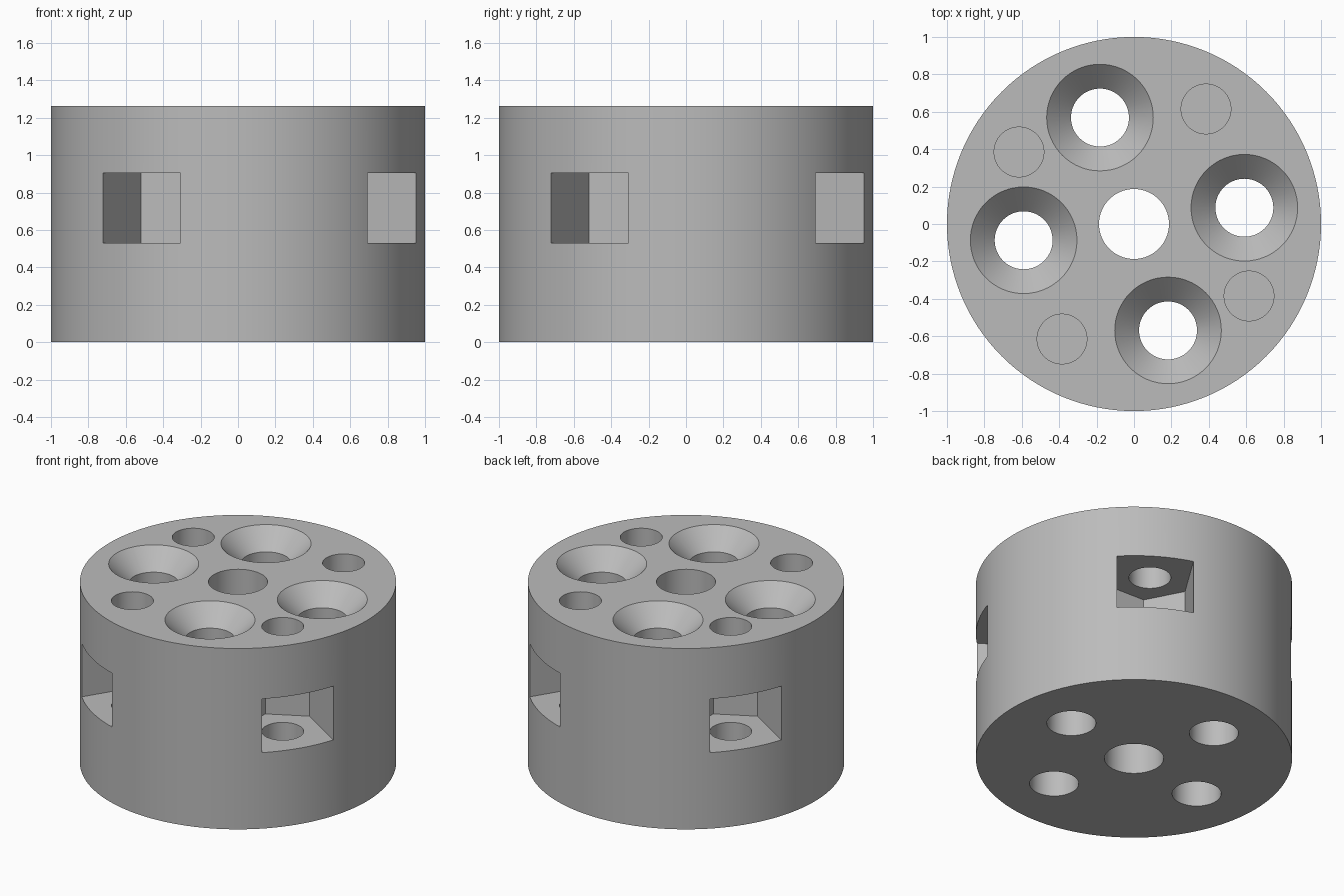
import bpy
import math
from mathutils import Matrix, Vector

HEIGHT = 1.262
SLOT_LOW, SLOT_HIGH = 0.53, 0.905

cube = bpy.data.objects.get("Cube")
if cube:
    bpy.data.objects.remove(cube, do_unlink=True)

grey = bpy.data.materials.new("plain_grey")
grey.use_nodes = True
colour = (0.5, 0.5, 0.5, 1.0)
grey.diffuse_color = colour
grey.node_tree.nodes["Principled BSDF"].inputs["Base Color"].default_value = colour


def make_object(name, verts, faces):
    mesh = bpy.data.meshes.new(name)
    mesh.from_pydata(verts, [], faces)
    mesh.materials.append(grey)
    obj = bpy.data.objects.new(name, mesh)
    bpy.context.collection.objects.link(obj)
    return obj


def turned(name, profile, x=0, y=0, sides=64):
    """Closed solid turned about a vertical axis from (radius, z) points, low to high."""
    verts, faces = [], []
    for radius, z in profile:
        for i in range(sides):
            a = math.tau * i / sides
            verts.append((x + radius * math.cos(a), y + radius * math.sin(a), z))
    for ring in range(len(profile) - 1):
        for i in range(sides):
            j = (i + 1) % sides
            low, high = ring * sides, (ring + 1) * sides
            faces.append((low + i, low + j, high + j, high + i))
    faces.append(tuple(reversed(range(sides))))
    top = (len(profile) - 1) * sides
    faces.append(tuple(range(top, top + sides)))
    return make_object(name, verts, faces)


def nut_slot(name, centre, angle, flat=0.2445, reach=0.6):
    """Hexagonal nut pocket, pointed inwards and open through the outer wall."""
    corner = flat / math.sqrt(3)
    outline = [(reach, -flat), (reach, flat), (-corner, flat),
               (-2 * corner, 0), (-corner, -flat)]
    turn = Matrix.Rotation(angle, 3, 'Z')
    n = len(outline)
    verts = [turn @ Vector((u, v, 0)) + centre + Vector((0, 0, z))
             for z in (SLOT_LOW, SLOT_HIGH) for u, v in outline]
    faces = [(i, (i + 1) % n, n + (i + 1) % n, n + i) for i in range(n)]
    faces += [tuple(reversed(range(n))), tuple(range(n, 2 * n))]
    return make_object(name, verts, faces)


# Round body
body = turned("hub_body", [(1, 0), (1, HEIGHT)], sides=128)

# Central bore
cutters = [turned("centre_bore_cutter", [(0.187, -0.1), (0.187, HEIGHT + 0.1)])]

# Countersunk through holes
countersunk = [(0.155, -0.1), (0.155, HEIGHT - 0.13), (0.285, HEIGHT), (0.285, HEIGHT + 0.1)]
for x, y in ((0.59, 0.087), (-0.182, 0.569)):
    for s in (1, -1):
        cutters.append(turned("countersunk_hole_cutter", countersunk, s * x, s * y))

# Blind screw holes, each crossing a nut slot
for k in range(4):
    angle = math.atan2(0.615, 0.385) + k * math.pi / 2
    centre = Vector((math.cos(angle), math.sin(angle), 0)) * 0.7256
    cutters.append(turned("screw_hole_cutter", [(0.133, 0.25), (0.133, HEIGHT + 0.1)],
                          centre.x, centre.y))
    cutters.append(nut_slot("nut_slot_cutter", centre, angle))

# Cut everything out of the body
bpy.ops.object.select_all(action='DESELECT')
bpy.context.view_layer.objects.active = body
body.select_set(True)
for cutter in cutters:
    mod = body.modifiers.new("cut", 'BOOLEAN')
    mod.operation = 'DIFFERENCE'
    mod.solver = 'EXACT'
    mod.object = cutter
    bpy.ops.object.modifier_apply(modifier=mod.name)
    bpy.data.objects.remove(cutter, do_unlink=True)

bpy.ops.object.shade_smooth_by_angle(angle=math.radians(30))
